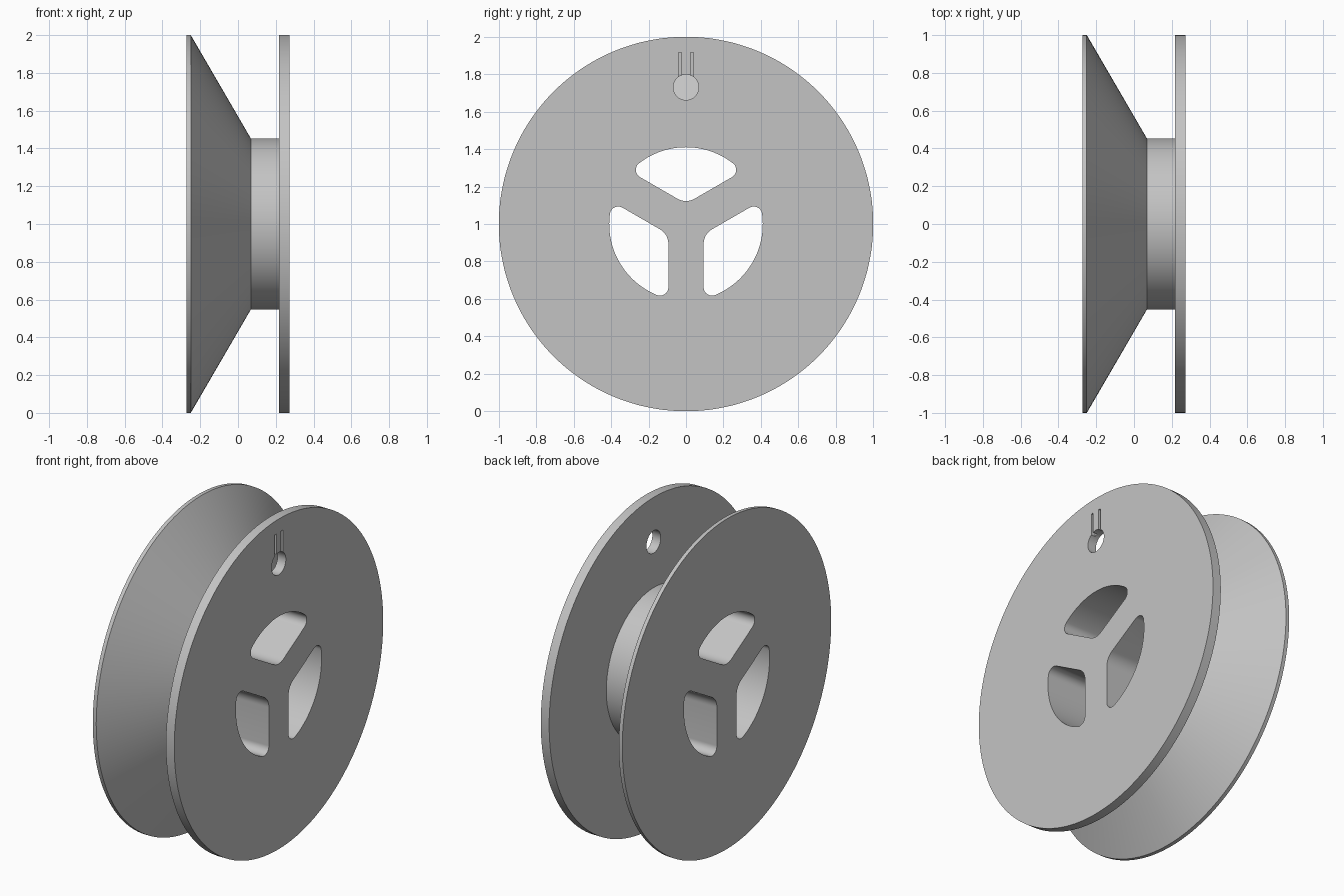
import bpy, bmesh
from math import sin, cos, pi, radians, sqrt, atan2
from mathutils import Vector, Matrix

cube = bpy.data.objects.get("Cube")
if cube:
    bpy.data.objects.remove(cube)

CENTRE = Vector((0, 0, 1))
SEGMENTS = 144

grey = bpy.data.materials.new("light grey plastic")
grey.use_nodes = True
grey.diffuse_color = (0.55, 0.55, 0.55, 1)
grey.node_tree.nodes["Principled BSDF"].inputs["Base Color"].default_value = grey.diffuse_color


def make_object(name, bm):
    bmesh.ops.recalc_face_normals(bm, faces=bm.faces)
    mesh = bpy.data.meshes.new(name)
    bm.to_mesh(mesh)
    bm.free()
    mesh.materials.append(grey)
    obj = bpy.data.objects.new(name, mesh)
    bpy.context.collection.objects.link(obj)
    return obj


def prism(name, outline, x0, x1):
    """Extrude a (y, z) outline along x."""
    bm = bmesh.new()
    face = bm.faces.new([bm.verts.new((x0, y, z)) for y, z in outline])
    new = bmesh.ops.extrude_face_region(bm, geom=[face])["geom"]
    verts = [v for v in new if isinstance(v, bmesh.types.BMVert)]
    bmesh.ops.translate(bm, verts=verts, vec=(x1 - x0, 0, 0))
    return make_object(name, bm)


def arc(centre, radius, start, end, steps):
    angles = [start + (end - start) * i / steps for i in range(steps + 1)]
    return [(centre[0] + radius * cos(a), centre[1] + radius * sin(a)) for a in angles]


# Spool body: flared flange, hub and flat flange turned round the x axis
profile = [(-0.273, 1), (-0.25, 1), (0.068, 0.453), (0.217, 0.453), (0.217, 1), (0.273, 1)]
bm = bmesh.new()
rings = [[bm.verts.new(CENTRE + Vector((x, r * cos(2 * pi * i / SEGMENTS), r * sin(2 * pi * i / SEGMENTS))))
          for i in range(SEGMENTS)] for x, r in profile]
for a, b in zip(rings, rings[1:]):
    for i in range(SEGMENTS):
        j = (i + 1) % SEGMENTS
        bm.faces.new((a[i], a[j], b[j], b[i]))
bm.faces.new(rings[0])
bm.faces.new(rings[-1])
spool = make_object("spool", bm)

# Rounded window outline between two spokes, pointing along its first axis
half_spoke, outer, inner_fillet, fillet = 0.094, 0.41, 0.09, 0.045
along = sqrt((outer - fillet) ** 2 - (half_spoke + fillet) ** 2)
corner = (along * cos(pi / 3) + (half_spoke + fillet) * cos(pi / 6),
          -along * sin(pi / 3) + (half_spoke + fillet) * sin(pi / 6))
tilt = atan2(corner[1], corner[0])
window = arc(((half_spoke + inner_fillet) / sin(pi / 3), 0), inner_fillet, radians(150), radians(210), 10)
window += arc(corner, fillet, radians(-150), tilt, 12)
window += arc((0, 0), outer, tilt, -tilt, 32)[1:-1]
window += arc((corner[0], -corner[1]), fillet, -tilt, radians(150), 12)

cutters = []
for k in range(3):
    turn = Matrix.Rotation(pi / 2 + k * 2 * pi / 3, 2)
    outline = [turn @ Vector(p) + Vector((0, 1)) for p in window]
    cutters.append(prism("window_cutter", outline, -0.4, 0.4))

# Thread hole through the flat flange, with two shallow slots above it
cutters.append(prism("hole_cutter", arc((0, 1.73), 0.068, 0, 2 * pi, 48)[:-1], 0.15, 0.4))
for y in (-0.031, 0.031):
    slot = [(y - 0.008, 1.77), (y + 0.008, 1.77), (y + 0.008, 1.917), (y - 0.008, 1.917)]
    cutters.append(prism("slot_cutter", slot, 0.245, 0.4))

for cutter in cutters:
    cutter.hide_render = True
    cutter.hide_viewport = True
    cut = spool.modifiers.new("cut", "BOOLEAN")
    cut.operation = "DIFFERENCE"
    cut.solver = "EXACT"
    cut.object = cutter

# Apply the cuts, remove the helpers and smooth the curved walls
bpy.context.view_layer.update()
cut_mesh = bpy.data.meshes.new_from_object(spool.evaluated_get(bpy.context.evaluated_depsgraph_get()))
spool.modifiers.clear()
spool.data = cut_mesh
for cutter in cutters:
    bpy.data.objects.remove(cutter)

bpy.ops.object.select_all(action="DESELECT")
spool.select_set(True)
bpy.context.view_layer.objects.active = spool
bpy.ops.object.shade_smooth_by_angle(angle=radians(25))
